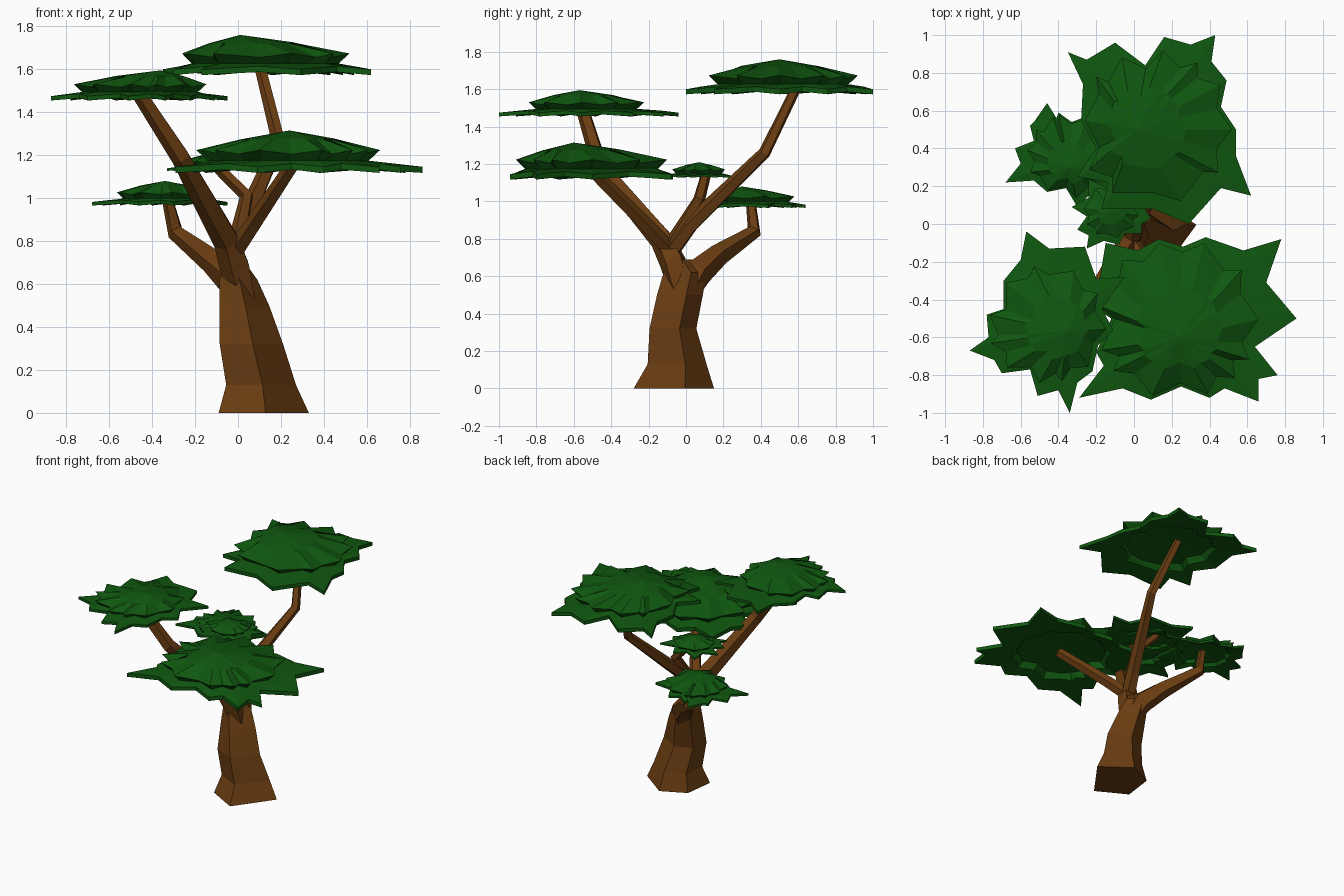
import bpy, bmesh, math
from mathutils import Vector


def material(name, rgb):
    m = bpy.data.materials.new(name)
    m.diffuse_color = (*rgb, 1)
    return m


BARK = material("bark", (0.145, 0.047, 0.006))
LEAF = material("leaf", (0.005, 0.095, 0.005))


def loft(name, rings, mat):
    """Skin a stack of equal-length rings and cap both ends."""
    bm = bmesh.new()
    vs = [[bm.verts.new(p) for p in r] for r in rings]
    n = len(vs[0])
    for a, b in zip(vs, vs[1:]):
        for i in range(n):
            j = (i + 1) % n
            bm.faces.new((a[i], a[j], b[j], b[i]))
    bm.faces.new(vs[0][::-1])
    bm.faces.new(vs[-1])
    bmesh.ops.remove_doubles(bm, verts=bm.verts[:], dist=1e-5)
    bmesh.ops.recalc_face_normals(bm, faces=bm.faces)
    me = bpy.data.meshes.new(name)
    bm.to_mesh(me)
    bm.free()
    ob = bpy.data.objects.new(name, me)
    me.materials.append(mat)
    bpy.context.collection.objects.link(ob)


def branch(name, path, sides=5):
    """Tapered tube; path holds (x, y, z, radius)."""
    pts = [Vector(p[:3]) for p in path]
    rings = []
    for i, c in enumerate(pts):
        t = (pts[min(i + 1, len(pts) - 1)] - pts[max(i - 1, 0)]).normalized()
        u = t.cross(Vector((0, 1, 0))).normalized()
        v = t.cross(u)
        r = path[i][3]
        rings.append([c + r * (u * math.cos(a) + v * math.sin(a))
                      for a in (math.tau * k / sides for k in range(sides))])
    loft(name, rings, BARK)


def canopy(name, centre, radius, z, h, peak, outline):
    """Star-shaped leaf sheet rising into a faceted dome, hollow underneath."""
    c = Vector(centre)
    shift = Vector(peak) - c
    edge = [Vector(p) for p in outline]

    def sheet(scale, height):
        return [(*(c + (p - c) * scale), z + height + (0.04 * h if i % 2 else -0.04 * h))
                for i, p in enumerate(edge)]

    def dome(scale, height, pull=0.0, wave=0.0, move=0.0):
        out = []
        for i, p in enumerate(edge):
            odd = i % 2
            r = radius * scale * (1 - pull * odd)
            r = min(r, (p - c).length * max(scale, .3) * 0.97)
            q = c + shift * move + (p - c).normalized() * r
            out.append((*q, z + height - wave * odd))
        return out

    loft(name, [
        dome(0, .40 * h), dome(.70, .34 * h), dome(.80, .12 * h, .10),   # hollow underside
        sheet(1, 0), sheet(1, .15 * h),                                  # leaf rim
        dome(.86, .26 * h, .16), dome(.98, .52 * h, .16, .10 * h),       # dome wall
        dome(.52, .78 * h, .05, -.03 * h, .5), dome(0, h, 0, 0, 1)], LEAF)


# Trunk: z, x range, y range of each five-sided ring
trunk = [(0, -.09, .33, -.28, .15), (.13, -.055, .27, -.205, .11),
         (.32, -.085, .21, -.195, .055), (.50, -.085, .145, -.155, .09),
         (.62, -.085, .09, -.12, .11), (.69, -.06, .04, -.11, .03)]
corners = [(.52, 0), (1, .64), (.50, 1), (.07, .80), (0, .28)]
loft("trunk", [[(x0 + u * (x1 - x0), y0 + v * (y1 - y0), z) for u, v in corners]
               for z, x0, x1, y0, y1 in trunk], BARK)

# Branches
branch("front_left_branch", [(.03, -.03, .52, .06), (-.01, -.07, .68, .075),
                             (-.05, -.13, .80, .066), (-.265, -.46, 1.19, .047),
                             (-.48, -.56, 1.52, .036)])
branch("front_right_branch", [(-.02, -.09, .74, .045), (.06, -.20, .86, .042),
                              (.26, -.50, 1.16, .034)])
branch("tall_back_branch", [(-.02, -.09, .72, .05), (.02, .02, .87, .047),
                            (.19, .42, 1.26, .034), (.10, .60, 1.63, .028)])
branch("small_middle_branch", [(-.01, -.07, .78, .042), (.04, .07, 1.01, .034),
                               (-.11, .11, 1.16, .028)])
branch("back_left_branch", [(.03, .0, .50, .06), (-.02, .06, .62, .08), (-.12, .17, .71, .062),
                            (-.29, .365, .84, .04), (-.33, .345, 1.01, .027)])

# Canopies
canopy("tall_canopy", (.11, .51), .42, 1.58, .18, (.01, .5),
       [(.62, .15), (.54, .36), (.54, .50), (.46, .62), (.49, .76), (.41, .86),
        (.43, 1.0), (.30, .95), (.16, .99), (.06, .84), (-.10, .96), (-.25, .87),
        (-.35, .91), (-.27, .74), (-.28, .55), (-.20, .40), (-.30, .25), (-.14, .22),
        (-.17, .08), (.10, .08), (.29, 0), (.46, .19)])
canopy("front_right_canopy", (.23, -.51), .44, 1.125, .19, (.24, -.60),
       [(.86, -.50), (.70, -.31), (.78, -.08), (.58, -.14), (.38, -.07), (.26, -.12),
        (.13, -.08), (.02, -.14), (-.15, -.10), (-.18, -.28), (-.25, -.42), (-.12, -.50),
        (-.20, -.68), (-.16, -.75), (-.29, -.92), (-.06, -.87), (.09, -.93), (.25, -.86),
        (.40, -.92), (.48, -.87), (.66, -.94), (.66, -.82), (.76, -.80), (.64, -.65)])
canopy("front_left_canopy", (-.46, -.53), .32, 1.46, .135, (-.36, -.57),
       [(-.05, -.28), (-.20, -.29), (-.26, -.12), (-.45, -.13), (-.57, -.04), (-.60, -.19),
        (-.69, -.30), (-.69, -.45), (-.78, -.48), (-.77, -.60), (-.87, -.67), (-.74, -.72),
        (-.70, -.79), (-.55, -.77), (-.51, -.91), (-.40, -.88), (-.34, -1.0), (-.30, -.84),
        (-.22, -.78), (-.19, -.64), (-.11, -.56), (-.17, -.45)])
canopy("back_left_canopy", (-.34, .36), .23, .97, .11, (-.34, .30),
       [(-.05, .44), (-.20, .47), (-.25, .57), (-.33, .54), (-.40, .59), (-.41, .56),
        (-.46, .64), (-.53, .54), (-.55, .52), (-.53, .44), (-.63, .40), (-.60, .32),
        (-.68, .22), (-.53, .23), (-.46, .17), (-.36, .19), (-.30, .09), (-.22, .17),
        (-.09, .13), (-.12, .31)])
canopy("small_middle_canopy", (-.12, .07), .15, 1.13, .08, (-.12, .07),
       [(.09, .03), (.05, .09), (.10, .17), (-.02, .16), (-.06, .24), (-.14, .19),
        (-.24, .24), (-.24, .14), (-.33, .09), (-.25, .04), (-.30, -.03), (-.24, -.06),
        (-.25, -.13), (-.16, -.09), (-.08, -.11), (-.05, -.05), (.04, -.05), (.04, 0)])
